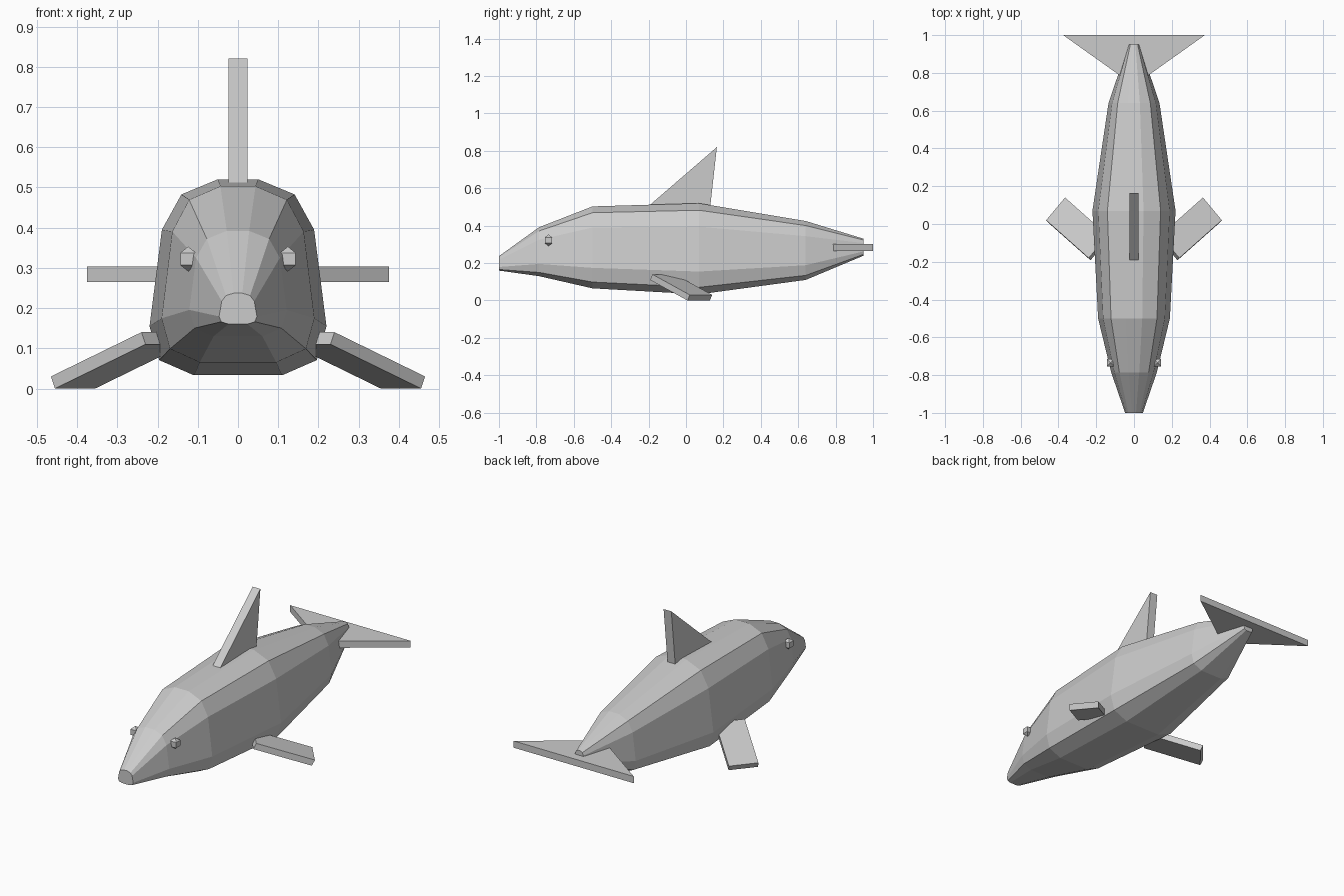
import bpy, bmesh, math
from mathutils import Vector, Matrix

cube = bpy.data.objects.get("Cube")
if cube:
    bpy.data.objects.remove(cube, do_unlink=True)

# Single skin colour
grey = bpy.data.materials.new("grey_skin")
grey.use_nodes = True
colour = (0.6, 0.6, 0.6, 1)
grey.diffuse_color = colour
grey.node_tree.nodes["Principled BSDF"].inputs["Base Color"].default_value = colour


def finish(name, bm):
    bmesh.ops.recalc_face_normals(bm, faces=bm.faces)
    mesh = bpy.data.meshes.new(name)
    bm.to_mesh(mesh)
    bm.free()
    mesh.materials.append(grey)
    obj = bpy.data.objects.new(name, mesh)
    bpy.context.collection.objects.link(obj)
    return obj


def loft(name, rings):
    """Skin a list of equal-sized point rings and cap both ends."""
    bm = bmesh.new()
    loops = [[bm.verts.new(p) for p in ring] for ring in rings]
    count = len(loops[0])
    for a, b in zip(loops, loops[1:]):
        for i in range(count):
            j = (i + 1) % count
            bm.faces.new((a[i], a[j], b[j], b[i]))
    bm.faces.new(loops[0])
    bm.faces.new(loops[-1])
    return finish(name, bm)


def slab(name, points, offset):
    """Flat outline extruded along an offset."""
    return loft(name, [points, [Vector(p) + Vector(offset) for p in points]])


# Body: one twelve-sided section scaled along the length
half = [(0.23, 1), (0.64, 0.923), (0.86, 0.743), (1, 0.25), (0.89, 0.077), (0.5, 0)]
section = half + [(-x, z) for x, z in reversed(half)]
stations = [  # y, half width, bottom, top
    (-1.0, 0.047, 0.16, 0.237),
    (-0.785, 0.121, 0.13, 0.392),
    (-0.5, 0.19, 0.065, 0.503),
    (0.07, 0.22, 0.033, 0.52),
    (0.64, 0.135, 0.11, 0.425),
    (0.95, 0.03, 0.24, 0.33),
]
loft("body", [[(x * w, y, lo + z * (hi - lo)) for x, z in section]
              for y, w, lo, hi in stations])

# Dorsal fin and tail fluke
slab("dorsal_fin", [(-0.024, -0.2, 0.505), (-0.024, 0.165, 0.82), (-0.024, 0.13, 0.505)],
     (0.048, 0, 0))
slab("tail_fluke", [(-0.375, 1, 0.265), (0.375, 1, 0.265), (0, 0.733, 0.265)],
     (0, 0, 0.038))

# Flippers and eyes on both sides
for side, s in (("left", 1), ("right", -1)):
    top = [(0.24, -0.18, 0.14), (0.465, 0.02, 0.03),
           (0.365, 0.14, 0.03), (0.14, -0.06, 0.14)]
    slab(side + "_flipper", [(s * x, y, z) for x, y, z in top], (-0.01 * s, -0.012, -0.03))

    bm = bmesh.new()
    bmesh.ops.create_uvsphere(bm, u_segments=4, v_segments=3, radius=0.031)
    bmesh.ops.transform(bm, verts=bm.verts, matrix=Matrix.Rotation(math.radians(45), 4, "Z"))
    eye = finish(side + "_eye", bm)
    eye.location = (0.124 * s, -0.735, 0.322)
